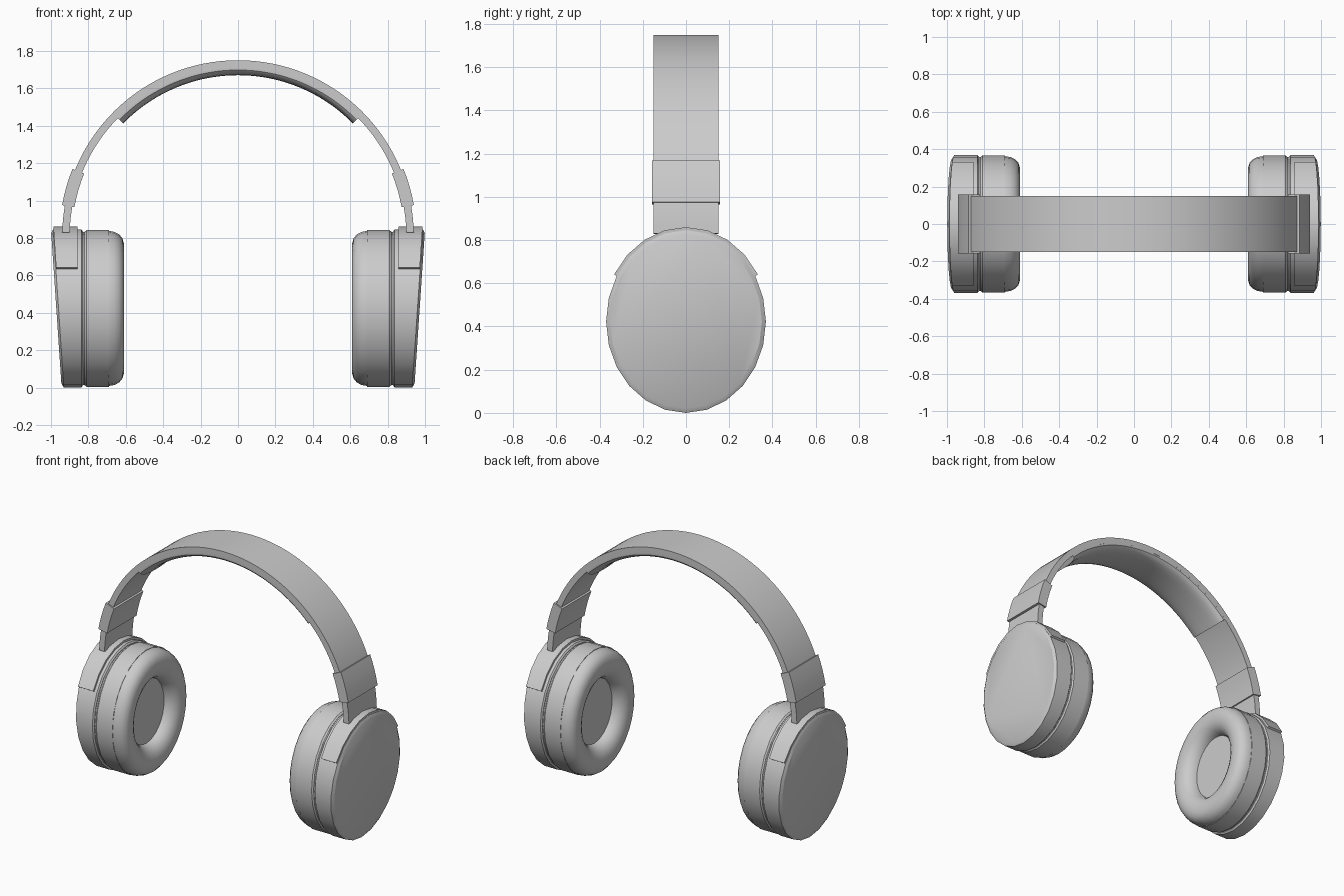
import bpy, bmesh, math

if "Cube" in bpy.data.objects:
    bpy.data.objects.remove(bpy.data.objects["Cube"])

CZ, RY, RZ = 0.423, 0.37, 0.423      # ear cup centre height and radii
BAND_Z = 0.81                        # centre height of the headband arc


def loft(name, rings, mirror=False):
    """Skin a list of equal-length point rings and cap both ends."""
    bm = bmesh.new()
    vr = [[bm.verts.new(p) for p in ring] for ring in rings]
    n = len(vr[0])
    for a, b in zip(vr, vr[1:]):
        for i in range(n):
            j = (i + 1) % n
            bm.faces.new((a[i], a[j], b[j], b[i]))
    bm.faces.new(vr[0])
    bm.faces.new(vr[-1])
    bmesh.ops.recalc_face_normals(bm, faces=bm.faces)
    me = bpy.data.meshes.new(name)
    bm.to_mesh(me)
    bm.free()
    ob = bpy.data.objects.new(name, me)
    bpy.context.collection.objects.link(ob)
    bpy.ops.object.select_all(action='DESELECT')
    ob.select_set(True)
    bpy.context.view_layer.objects.active = ob
    bpy.ops.object.shade_smooth_by_angle(angle=math.radians(32))
    if mirror:
        ob.modifiers.new("mirror", 'MIRROR').use_mirror_merge = False
    return ob


def outer_x(z):
    """Tilted plane of the cup's outer face."""
    return 0.943 + 0.057 * z / 0.846


def cup_point(x, s, a, grow=0.0, tilt=False):
    """Point on the cup ellipse; with tilt, x is an offset from the outer plane."""
    y = (RY * s + grow) * math.sin(a)
    z = CZ + (RZ * s + grow) * math.cos(a)
    return (outer_x(z) + x if tilt else x, y, z)


def cup_rings(profile, n):
    return [[cup_point(x, s, math.tau * i / n, tilt=x <= 0) for i in range(n)]
            for x, s in profile]


def arc(name, section, a0, a1, n, mirror=False):
    """Sweep an (radius, y) section round the headband; angles from the top."""
    rings = []
    for i in range(n + 1):
        a = math.radians(a0 + (a1 - a0) * i / n)
        rings.append([(r * math.sin(a), y, BAND_Z + r * math.cos(a)) for r, y in section])
    return loft(name, rings, mirror)


def rect(r0, r1, w):
    return [(r0, -w), (r1, -w), (r1, w), (r0, w)]


# Headband, its underside padding and the adjuster sleeves
arc("headband", rect(0.90, 0.94, 0.15), -88.8, 88.8, 64)
half = [(0.905, 0.15), (0.888, 0.149), (0.876, 0.138), (0.867, 0.115), (0.862, 0.08), (0.86, 0.03)]
arc("headband_pad", half + [(r, -y) for r, y in reversed(half)], -45.5, 45.5, 36)
arc("adjuster_sleeve", rect(0.888, 0.955, 0.158), 67.9, 80, 4, True)

# Outer housing with tilted, chamfered outer face
loft("cup_housing", cup_rings([(0.83, 0.975), (0.838, 1.0), (-0.012, 1.0), (0.0, 0.95)], 24), True)

# Recessed groove and the cushion mounting ring
loft("cup_groove", cup_rings([(0.80, 0.965), (0.84, 0.965)], 24), True)
loft("cushion_ring", cup_rings([(0.69, 0.99), (0.81, 0.99), (0.82, 0.97)], 24), True)

# Soft cushion with a sunken flat centre
loft("ear_cushion", cup_rings([
    (0.72, 0.98), (0.69, 0.98), (0.66, 0.967), (0.635, 0.935), (0.618, 0.885), (0.61, 0.82),
    (0.609, 0.75), (0.615, 0.67), (0.63, 0.60), (0.652, 0.55), (0.678, 0.52), (0.70, 0.51)], 32), True)

# Yoke plate wrapped over the top of the housing
strap = []
for i in range(9):
    a = math.radians(-60 + 15 * i)
    strap.append([cup_point(0.858, 0.97, a), cup_point(0.858, 1, a, 0.014),
                  cup_point(-0.014, 1, a, 0.014, True), cup_point(-0.014, 0.97, a, 0, True)])
loft("yoke_plate", strap, True)
